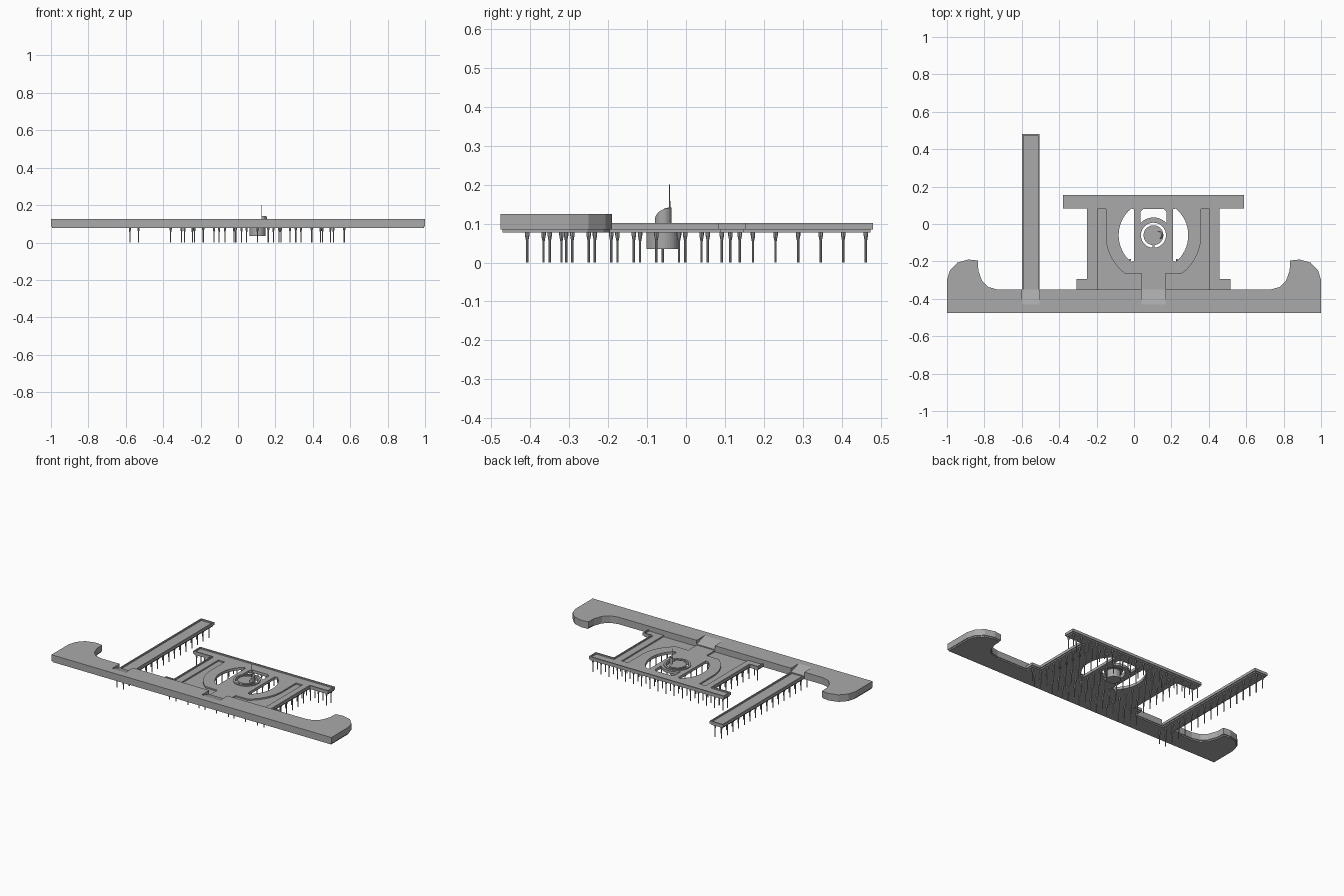
import bpy, bmesh, math

if "Cube" in bpy.data.objects:
    bpy.data.objects.remove(bpy.data.objects["Cube"])

concrete = bpy.data.materials.new("concrete_grey")
concrete.diffuse_color = (0.40, 0.40, 0.40, 1)
concrete.use_nodes = True
concrete.node_tree.nodes["Principled BSDF"].inputs["Base Color"].default_value = concrete.diffuse_color
CX, CY = 0.104, -0.06          # centre of the round plaza


def finish(me, name):
    bm = bmesh.new()
    bm.from_mesh(me)
    bmesh.ops.remove_doubles(bm, verts=bm.verts, dist=1e-5)
    bmesh.ops.recalc_face_normals(bm, faces=bm.faces)
    bm.to_mesh(me)
    bm.free()
    me.materials.clear()
    me.materials.append(concrete)
    for p in me.polygons:
        p.material_index = 0
        p.use_smooth = False
    ob = bpy.data.objects.new(name, me)
    bpy.context.collection.objects.link(ob)
    return ob


def slab(name, loops, z0, z1):
    """Extruded flat plate: first loop is the outline, the rest are holes."""
    cu = bpy.data.curves.new(name, 'CURVE')
    cu.dimensions = '2D'
    cu.fill_mode = 'BOTH'
    cu.extrude = (z1 - z0) / 2
    for loop in loops:
        s = cu.splines.new('POLY')
        s.points.add(len(loop) - 1)
        for p, (x, y) in zip(s.points, loop):
            p.co = (x, y, 0, 1)
        s.use_cyclic_u = True
    tmp = bpy.data.objects.new(name + "_tmp", cu)
    bpy.context.collection.objects.link(tmp)
    dg = bpy.context.evaluated_depsgraph_get()
    me = bpy.data.meshes.new_from_object(tmp.evaluated_get(dg))
    bpy.data.objects.remove(tmp)
    for v in me.vertices:
        v.co.z += (z0 + z1) / 2
    return finish(me, name)


def from_bmesh(name, bm):
    me = bpy.data.meshes.new(name)
    bm.to_mesh(me)
    bm.free()
    return finish(me, name)


def inset(loop, d):
    """Mitred inward offset of a counter-clockwise loop."""
    out, n = [], len(loop)
    for i in range(n):
        (ax, ay), (bx, by), (cx, cy) = loop[i - 1], loop[i], loop[(i + 1) % n]
        l1, l2 = math.hypot(bx - ax, by - ay), math.hypot(cx - bx, cy - by)
        n1 = (-(by - ay) / l1, (bx - ax) / l1)
        n2 = (-(cy - by) / l2, (cx - bx) / l2)
        k = d / (1 + n1[0] * n2[0] + n1[1] * n2[1])
        out.append((bx + (n1[0] + n2[0]) * k, by + (n1[1] + n2[1]) * k))
    return out


def arc(r, a0, a1, n):
    return [(CX + r * math.cos(math.radians(a0 + (a1 - a0) * i / n)),
             CY + r * math.sin(math.radians(a0 + (a1 - a0) * i / n))) for i in range(n + 1)]


def circle(r, n=40):
    return arc(r, 0, 360, n)[:-1]


def mirror(loop, c=0.0):
    return [(2 * c - x, y) for x, y in reversed(loop)]


def rect(x0, x1, y0, y1):
    return [(x0, y0), (x1, y0), (x1, y1), (x0, y1)]


# --- quay with hooked ends and two ramp notches
hook = [(1, -.476), (1, -.30), (.985, -.25), (.945, -.207), (.885, -.19), (.835, -.195),
        (.832, -.25), (.812, -.305), (.78, -.337), (.73, -.35)]
ramps = [(-.6, -.505), (.039, .169)]
back = []
for a, b in reversed(ramps):
    back += [(b, -.35), (b, -.43), (a, -.43), (a, -.35)]
slab("quay_wall", [hook + back + mirror(hook)], .085, .125)
slab("quay_base", [inset(hook + mirror(hook), .005)], .077, .085)

for a, b in ramps:
    bm = bmesh.new()
    prof = [(-.43, .085), (-.35, .085), (-.35, .10), (-.43, .125)]
    f = bm.faces.new([bm.verts.new((a, y, z)) for y, z in prof])
    ext = bmesh.ops.extrude_face_region(bm, geom=[f])["geom"]
    bmesh.ops.translate(bm, vec=(b - a, 0, 0),
                        verts=[g for g in ext if isinstance(g, bmesh.types.BMVert)])
    from_bmesh("quay_ramp", bm)

# --- long narrow pier with kerb
pier = rect(-.6, -.505, -.37, .48)
slab("pier_base", [inset(pier, .006)], .077, .085)
slab("pier_deck", [inset(pier, .008)], .085, .093)
slab("pier_kerb", [pier, inset(pier, .008)], .085, .102)

# --- main platform outline (half, mirrored) and its openings
half = [(CX + x, y) for x, y in [(.412, -.37), (.412, -.295), (.354, -.295), (.354, .082),
                                 (.483, .082), (.483, .154)]]
outline = half + mirror(half, CX)
a = math.degrees(math.acos(.104 / .186))
lens = arc(.186, 180 - a + 6, 180 + a - 6, 16)
lens = [(CX - .104, lens[0][1] - .004)] + lens + [(CX - .104, lens[-1][1] + .004)]
gate = arc(.095, 42.5, 137.5, 12) + [(CX - .07, .065), (CX - .055, .08),
                                     (CX + .055, .08), (CX + .07, .065)]
holes = [lens, mirror(lens, CX), gate, circle(.067)]
channel = [(CX - .30, .08), (CX - .255, .08)] + arc(.255, 180, 233.5, 14) + \
          [(CX - .065, -.265), (CX - .065, -.355), (CX - .30, -.355)]
slab("platform_base", [inset(outline, .006)] + holes, .077, .085)
slab("platform_deck", [inset(outline, .008)] + holes + [channel, mirror(channel, CX)], .085, .094)
slab("platform_kerb", [outline, inset(outline, .008)], .085, .102)
slab("plaza_ring", [circle(.08), circle(.067)], .085, .10)

# --- central island: drum, disk, bridge, curled fin and mast
slab("island_drum", [circle(.042)], .035, .088)
slab("island_disk", [circle(.053)], .085, .10)
slab("island_bridge", [rect(CX - .006, CX + .006, -.13, -.108)], .085, .098)

bm = bmesh.new()
rows = []
N = 14
for i in range(N + 1):
    t = i / N
    ang = math.radians(95 - 160 * t)
    w = .001 + .004 * math.sin(math.pi * t)
    ring = []
    for r in (.021 - w, .021 + w):
        x, y = .129 + r * math.cos(ang), -.06 + r * math.sin(ang)
        yy = -.06 + .021 * math.sin(ang)
        h = .041 * math.sqrt(max(0, 1 - ((yy + .04) / .041) ** 2)) + .001
        ring.append((bm.verts.new((x, y, .099)), bm.verts.new((x, y, .099 + h))))
    rows.append([ring[0][0], ring[0][1], ring[1][1], ring[1][0]])
for p, q in zip(rows, rows[1:]):
    for k in range(4):
        bm.faces.new((p[k], p[(k + 1) % 4], q[(k + 1) % 4], q[k]))
bm.faces.new(rows[0])
bm.faces.new(rows[-1])
from_bmesh("curled_fin", bm)

bm = bmesh.new()
bmesh.ops.create_cone(bm, cap_ends=True, segments=8, radius1=.002, radius2=.0012, depth=.1)
bmesh.ops.translate(bm, verts=bm.verts, vec=(.127, -.042, .15))
from_bmesh("mast", bm)

# --- piles: slim shafts with flared heads, in rows under the decks
spots = [(x, .462 - .058 * i) for x in (-.578, -.532) for i in range(16)]
spots += [(CX - .464 + .058 * i, y) for i in range(17) for y in (.138, .092)]
for j in range(8):
    y = .04 - .058 * j
    for dx in (.337, .29, .205, .125, .085):
        if dx == .125 and -.19 < y < .06:
            continue
        spots += [(CX - dx, y), (CX + dx, y)]
    if y < -.13:
        spots.append((CX, y))
spots += [(CX - .39, -.32), (CX + .39, -.32)]

bm = bmesh.new()
for x, y in spots:
    prev = None
    for r, z in ((.003, 0), (.003, .055), (.0058, .07), (.0058, .078)):
        ring = [bm.verts.new((x + r * math.cos(k * math.pi / 4),
                              y + r * math.sin(k * math.pi / 4), z)) for k in range(8)]
        if prev:
            for k in range(8):
                bm.faces.new((prev[k], prev[(k + 1) % 8], ring[(k + 1) % 8], ring[k]))
        else:
            bm.faces.new(ring)
        prev = ring
me = bpy.data.meshes.new("piles")
bm.to_mesh(me)
bm.free()
finish(me, "piles")
